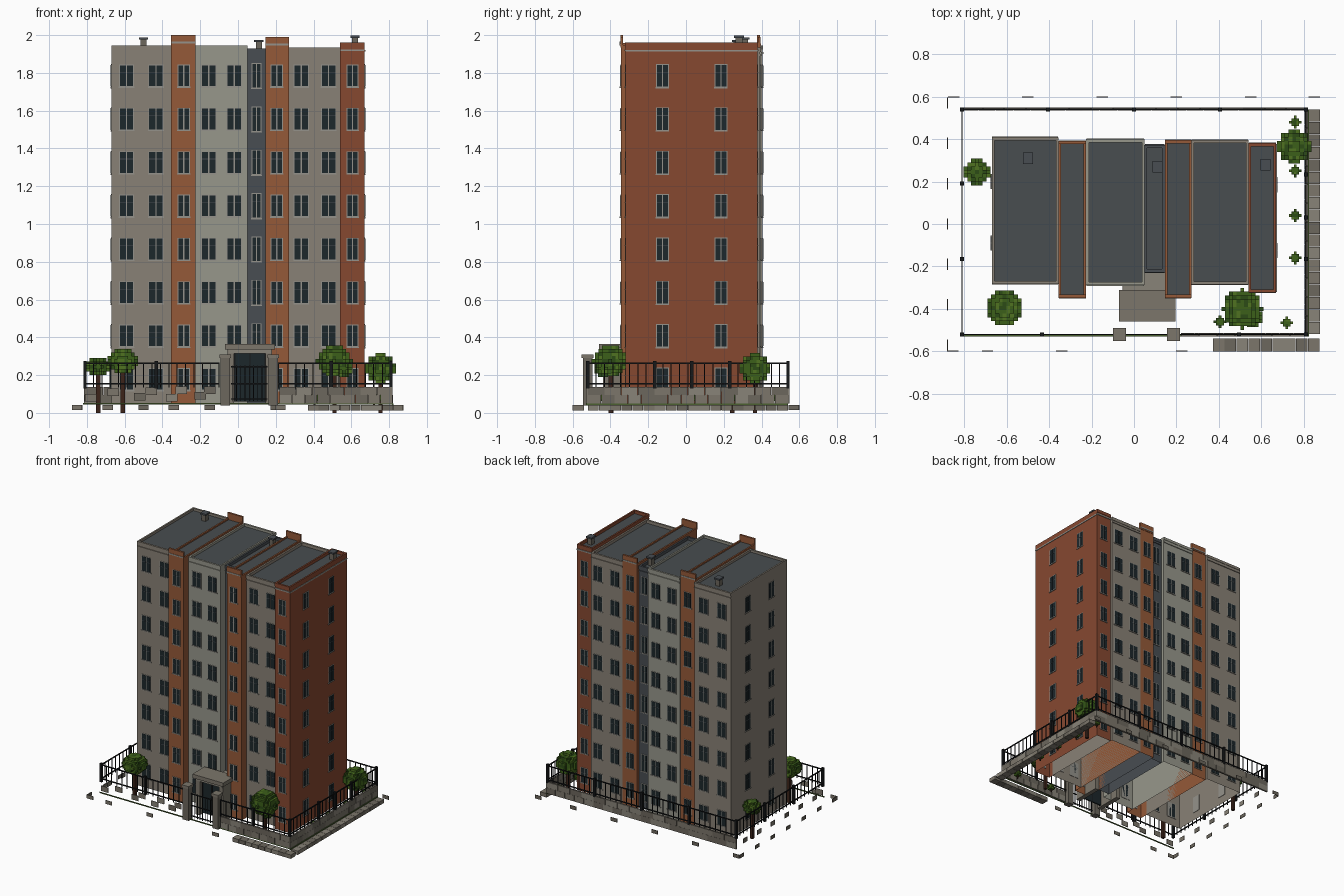
import bpy, bmesh, random
from mathutils import Vector, Matrix

if "Cube" in bpy.data.objects:
    bpy.data.objects.remove(bpy.data.objects["Cube"])

random.seed(4)
COL = {
    "warm_grey": (.25, .22, .18), "light_grey": (.31, .31, .26), "brick": (.30, .10, .04),
    "dark_brick": (.24, .065, .03), "slate": (.065, .075, .085), "roof": (.065, .075, .08),
    "glass": (.012, .02, .024), "trim": (.30, .29, .26), "iron": (.008, .009, .01),
    "stone_a": (.20, .18, .145), "stone_b": (.15, .135, .11), "stone_c": (.25, .23, .19),
    "leaf_a": (.045, .115, .01), "leaf_b": (.025, .07, .008), "leaf_c": (.08, .17, .015),
    "bark": (.045, .017, .01), "grass": (.07, .12, .03)}
MATS = {}
for name, c in COL.items():
    MATS[name] = bpy.data.materials.new(name)
    MATS[name].diffuse_color = (*c, 1)
STONES = ["stone_a", "stone_b", "stone_c"]


class Part:
    """Collects axis-aligned boxes into one object."""
    def __init__(self, name):
        self.name, self.bm, self.mats = name, bmesh.new(), []

    def box(self, x0, x1, y0, y1, z0, z1, mat, open_bottom=False):
        if mat not in self.mats:
            self.mats.append(mat)
        m = Matrix.Translation(((x0 + x1) / 2, (y0 + y1) / 2, (z0 + z1) / 2)) @ \
            Matrix.Diagonal((x1 - x0, y1 - y0, z1 - z0, 1))
        vs = bmesh.ops.create_cube(self.bm, size=1, matrix=m)["verts"]
        faces = {f for v in vs for f in v.link_faces}
        for f in faces:
            f.material_index = self.mats.index(mat)
        if open_bottom:
            low = min(faces, key=lambda f: f.calc_center_median().z)
            bmesh.ops.delete(self.bm, geom=[low], context='FACES_ONLY')

    def done(self):
        me = bpy.data.meshes.new(self.name)
        self.bm.to_mesh(me)
        self.bm.free()
        for m in self.mats:
            me.materials.append(MATS[m])
        ob = bpy.data.objects.new(self.name, me)
        bpy.context.collection.objects.link(ob)


def window(p, c, side, w, h):
    """Two-pane window; side is the outward direction."""
    c, n = Vector(c), Vector(side)
    u = Vector((abs(n.y), abs(n.x), 0))

    def slab(u0, u1, z0, z1, out, mat):
        a, b = c + u * u0 - n * .003, c + u * u1 + n * out
        p.box(min(a.x, b.x), max(a.x, b.x), min(a.y, b.y), max(a.y, b.y), c.z + z0, c.z + z1, mat)
    slab(-w / 2 - .004, w / 2 + .004, -h / 2 - .004, h / 2 + .004, .002, "trim")
    for s in (-1, 1):
        mid = s * (w / 4 + .001)
        slab(mid - w / 4 + .002, mid + w / 4 - .002, -h / 2, h / 2, .004, "glass")
        slab(mid - w / 4 + .002, mid + w / 4 - .002, h * .15, h * .15 + .003, .005, "slate")
    slab(-w / 2 - .006, w / 2 + .006, -h / 2 - .009, -h / 2 - .003, .006, "trim")


# Building bays: name, x0, x1, y0, y1, roof z, side lip z, end parapet z, colour, window columns, w, h
BAYS = [
    ("left_bay", -.67, -.355, -.28, .405, 1.925, 1.945, 1.945, "warm_grey", (-.59, -.435), .072, .11),
    ("left_brick_bay", -.355, -.225, -.345, .388, 1.945, 1.958, 2.0, "brick", (-.287,), .058, .11),
    ("middle_bay", -.225, .05, -.285, .397, 1.925, 1.945, 1.945, "light_grey", (-.155, -.02), .072, .11),
    ("recessed_bay", .05, .145, -.225, .37, 1.905, 1.93, 1.93, "slate", (.098,), .045, .125),
    ("right_brick_bay", .145, .27, -.345, .392, 1.935, 1.948, 1.99, "brick", (.205,), .058, .11),
    ("right_bay", .27, .54, -.282, .393, 1.91, 1.935, 1.935, "warm_grey", (.335, .48), .072, .11),
    ("end_brick_bay", .54, .67, -.32, .378, 1.935, 1.96, 1.96, "dark_brick", (.607,), .055, .11)]
ROWS = [1.785 - .2295 * k for k in range(8)]
for name, x0, x1, y0, y1, zr, zs, ze, mat, cols, w, h in BAYS:
    p = Part(name)
    p.box(x0, x1, y0, y1, .05, zr, mat, True)
    p.box(x0 + .012, x1 - .012, y0 + .012, y1 - .012, zr - .01, zr + .002, "roof")
    for a, b in ((x0, x0 + .012), (x1 - .012, x1)):
        p.box(a, b, y0, y1, zr, zs, mat)
    for a, b in ((y0 - .003, y0 + .012), (y1 - .012, y1 + .003)):
        p.box(x0, x1, a, b, zr, ze, mat)
    # cornice band on both faces
    for y in (y0, y1):
        p.box(x0 + .002, x1 - .002, y - .006, y + .006, ze - .045, ze - .035, "trim" if "brick" in mat else mat)
    p.done()
    p = Part(name + "_windows")
    for z in ROWS:
        for x in cols:
            if z > .3 or not -.06 < x < .16:
                window(p, (x, y0, z), (0, -1, 0), w, h)
            window(p, (x, y1, z), (0, 1, 0), w, h)
        if name == "left_bay":
            for y in (-.09, .2):
                window(p, (x0, y, z), (-1, 0, 0), .06, .115)
        if name == "end_brick_bay":
            for y in (-.125, .185):
                window(p, (x1, y, z), (1, 0, 0), .06, .115)
    if name == "end_brick_bay":
        p.box(x1 - .006, x1 + .004, y0, y1, 1.912, 1.922, "trim")
    p.done()

# Roof vents
p = Part("roof_vents")
for x, y, z0, z1 in ((-.5, .31, 1.92, 1.988), (.11, .27, 1.9, 1.975), (.62, .28, 1.93, 1.998)):
    p.box(x - .016, x + .016, y - .018, y + .018, z0, z1 - .012, "stone_b")
    p.box(x - .024, x + .024, y - .027, y + .027, z1 - .012, z1, "slate")
p.done()

# Entrance porch with door
p = Part("entrance_porch")
p.box(-.07, .195, -.46, -.31, .335, .365, "stone_a")
p.box(-.05, .175, -.445, -.225, .315, .335, "stone_c")
for x in (-.055, .145):
    p.box(x, x + .035, -.44, -.225, .05, .335, "stone_a")
p.box(-.02, .145, -.41, -.40, .06, .315, "glass")
for x in (-.02, .06, .14):
    p.box(x, x + .006, -.415, -.40, .06, .315, "iron")
p.done()

# Gate pillars and gate
p = Part("gate_pillars")
for x in (-.098, .156):
    p.box(x + .005, x + .055, -.545, -.495, .04, .29, "stone_b")
    p.box(x, x + .06, -.552, -.49, .29, .31, "stone_a")
p.done()
p = Part("gate")
for i in range(9):
    x = -.03 + i * .0225
    p.box(x - .002, x + .002, -.522, -.518, .06, .25, "iron")
for z in (.07, .15, .24):
    p.box(-.038, .156, -.523, -.517, z, z + .007, "iron")
p.done()


# Iron fence runs
def fence(p, a, b, posts):
    a, b = Vector(a), Vector(b)
    d = b - a
    n = round(d.length / .045)
    for i in range(n + 1):
        q = a + d * i / n
        p.box(q.x - .0025, q.x + .0025, q.y - .0025, q.y + .0025, .135, .262, "iron")
    for z in (.15, .258):
        p.box(min(a.x, b.x) - .003, max(a.x, b.x) + .003, min(a.y, b.y) - .003, max(a.y, b.y) + .003,
              z, z + .008, "iron")
    for t in posts:
        q = a + d * t
        p.box(q.x - .009, q.x + .009, q.y - .009, q.y + .009, .13, .275, "iron")


p = Part("iron_fence")
fence(p, (-.81, .54), (.81, .54), (0, .25, .5, .75, 1))
fence(p, (-.81, -.52), (-.81, .54), (0, .335, .67))
fence(p, (.81, -.52), (.81, .54), (0, .335, .52, .71))
fence(p, (-.81, -.52), (-.1, -.52), (.53,))
fence(p, (.215, -.52), (.81, -.52), (.47,))
p.done()


# Low stone wall: two courses of blocks
def blocks(p, lo, hi, fixed, half, along_x, z0, z1, size, gap=.001):
    n = max(1, round((hi - lo) / size))
    s = (hi - lo) / n
    for i in range(n):
        a, b = lo + i * s + gap, lo + (i + 1) * s - gap
        r = (a, b, fixed - half, fixed + half) if along_x else (fixed - half, fixed + half, a, b)
        p.box(*r, z0, z1, random.choice(STONES))


p = Part("low_stone_wall")
for k, (z0, z1) in enumerate(((.05, .095), (.095, .138))):
    blocks(p, -.52, .54, .812, .008 - k * .001, False, z0, z1, .07 + k * .02)
    blocks(p, .22, .82, -.522, .008 - k * .001, True, z0, z1, .07 + k * .02)
    blocks(p, -.815, .82, .542, .007 - k * .001, True, z0, z1, .08 + k * .02)
# loose stones where the wall is broken
for x, z in ((-.78, .06), (-.66, .09), (-.52, .065), (-.46, .095), (-.35, .06), (-.3, .1), (-.2, .07), (-.15, .1)):
    p.box(x - .03, x + .03, -.523, -.519, z, z + .04, random.choice(STONES))
for i in range(6):
    y = -.42 + i * .17
    p.box(-.812, -.808, y - .025, y + .025, .06, .095, random.choice(STONES))
p.done()

# Grass edge
p = Part("grass_edge")
p.box(-.82, .82, -.53, -.524, .044, .052, "grass")
p.box(.814, .824, -.53, .54, .04, .05, "grass")
p.done()

# Kerb paving and loose kerb stones
p = Part("kerb")
blocks(p, -.52, .54, .848, .029, False, .012, .042, .058)
blocks(p, .37, .875, -.57, .03, True, .012, .042, .058)
for x in (-.853, -.69, -.34, .225):
    p.box(x - .027, x + .027, -.6, -.596, .014, .042, "stone_a")
for i in range(7):
    y = -.57 + i * .19
    p.box(-.88, -.876, y - .027, y + .027, .014, .042, "stone_b")
for x in (-.85, -.5, -.15, .2, .55, .85):
    p.box(x - .027, x + .027, .596, .6, .014, .042, "stone_b")
p.done()


# Voxel-style foliage ball: only cells on the shell are kept
def foliage(p, c, rx, rz, s):
    nx, nz = int(rx / s) + 1, int(rz / s) + 1

    def inside(i, j, k):
        return (i * i + j * j) * (s / rx) ** 2 + (k * s / rz) ** 2 <= 1
    for i in range(-nx, nx + 1):
        for j in range(-nx, nx + 1):
            for k in range(-nz, nz + 1):
                near = ((1, 0, 0), (-1, 0, 0), (0, 1, 0), (0, -1, 0), (0, 0, 1), (0, 0, -1))
                if inside(i, j, k) and not all(inside(i + a, j + b, k + e) for a, b, e in near):
                    x, y, z = c[0] + i * s, c[1] + j * s, c[2] + k * s
                    p.box(x - s / 2, x + s / 2, y - s / 2, y + s / 2, z - s / 2, z + s / 2,
                          random.choice(["leaf_a", "leaf_a", "leaf_b", "leaf_c"]))


for i, (x, y, z, rx, rz) in enumerate(((-.61, -.395, .275, .083, .065), (.51, -.4, .275, .09, .088),
                                       (.755, .365, .235, .08, .078), (-.74, .245, .245, .06, .045))):
    p = Part("tree_%d" % (i + 1))
    foliage(p, (x, y, z), rx, rz, .018)
    if i == 1:
        foliage(p, (x + .05, y - .04, z - .04), .045, .04, .018)
    p.box(x - .011, x + .011, y - .011, y + .011, 0, z, "bark")
    p.done()

# Small plants
p = Part("small_plants")
for x, y in ((.76, .48), (.76, .25), (.76, .04), (.76, -.16), (.72, -.465), (.405, -.46)):
    foliage(p, (x, y, .08), .024, .02, .012)
    p.box(x - .004, x + .004, y - .004, y + .004, .04, .08, "bark")
p.done()

for m in bpy.data.materials:
    if m.users and not m.is_grease_pencil:
        m.use_nodes = True
        m.node_tree.nodes["Principled BSDF"].inputs["Base Color"].default_value = m.diffuse_color
